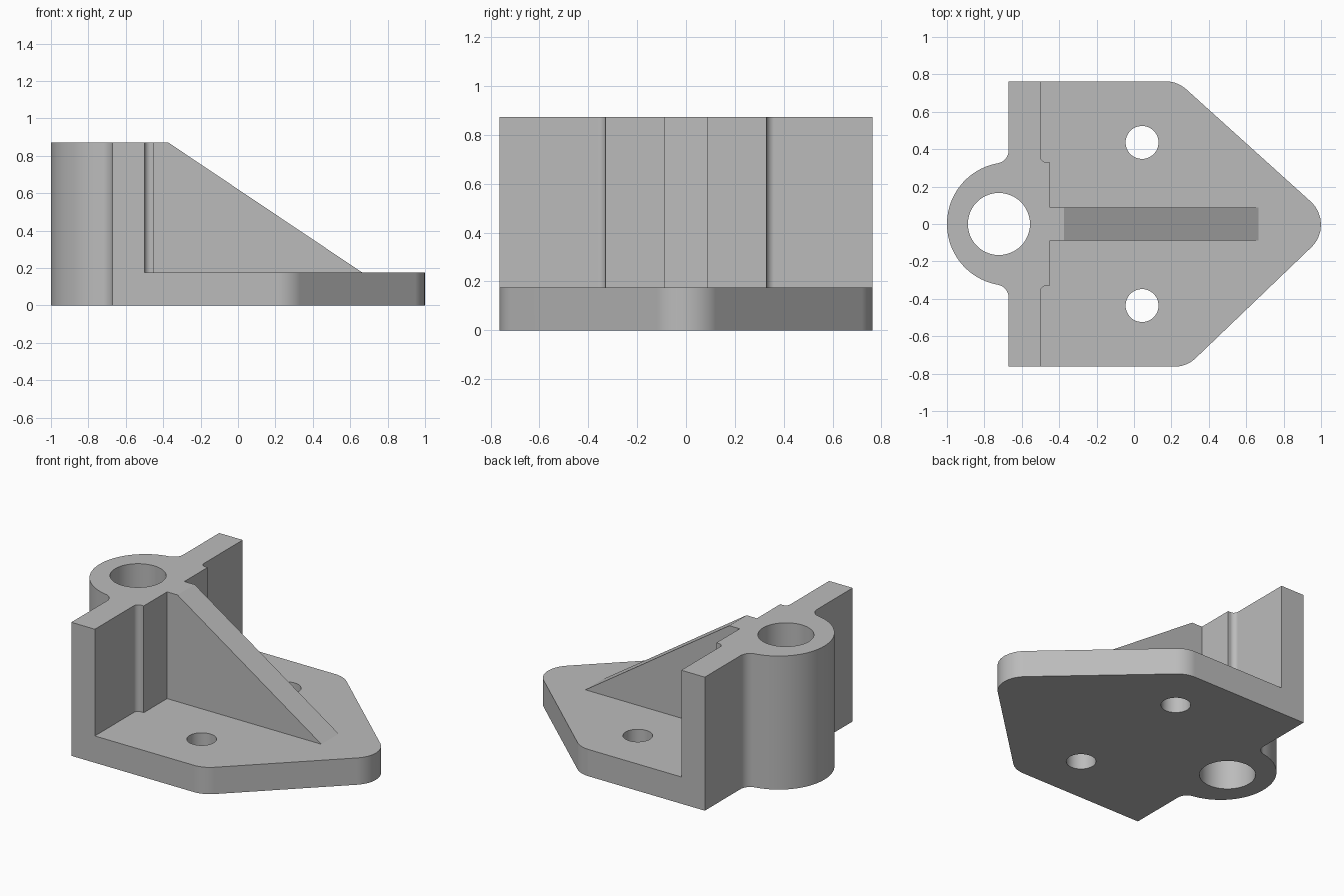
import bpy, bmesh, math
from mathutils import Vector

cube = bpy.data.objects.get("Cube")
if cube:
    bpy.data.objects.remove(cube, do_unlink=True)

BASE_H, TOP = 0.175, 0.872
HALF = 0.763          # half width of the wall and plate
BACK, FACE = -0.67, -0.5   # rear and front planes of the wall

grey = bpy.data.materials.new("plain grey")
grey.use_nodes = True
grey.diffuse_color = (0.5, 0.5, 0.5, 1)
grey.node_tree.nodes["Principled BSDF"].inputs["Base Color"].default_value = (0.5, 0.5, 0.5, 1)


def arc(cx, cy, r, a0, a1, n):
    angles = [math.radians(a0 + (a1 - a0) * i / n) for i in range(n + 1)]
    return [(cx + r * math.cos(a), cy + r * math.sin(a)) for a in angles]


def rounded(corners, steps=10):
    """Outline from (x, y, radius) corners, each replaced by a tangent arc."""
    out = []
    for i, (x, y, r) in enumerate(corners):
        p = Vector((x, y))
        if r == 0:
            out.append((x, y))
            continue
        a = (Vector(corners[i - 1][:2]) - p).normalized()
        b = (Vector(corners[(i + 1) % len(corners)][:2]) - p).normalized()
        half = a.angle(b) / 2
        centre = p + (a + b).normalized() * r / math.sin(half)
        start = p + a * r / math.tan(half) - centre
        end = p + b * r / math.tan(half) - centre
        for k in range(steps + 1):
            v = start.lerp(end, k / steps).normalized() * r
            out.append(tuple(centre + v))
    return out


def prism(name, outline, low, high, sideways=False):
    """Extrude an outline along z, or an x-z outline along y if sideways."""
    bm = bmesh.new()
    place = (lambda p: (p[0], low, p[1])) if sideways else (lambda p: (p[0], p[1], low))
    face = bm.faces.new([bm.verts.new(place(p)) for p in outline])
    move = Vector((0, high - low, 0)) if sideways else Vector((0, 0, high - low))
    top = bmesh.ops.extrude_face_region(bm, geom=[face])["geom"]
    bmesh.ops.translate(bm, vec=move, verts=[g for g in top if isinstance(g, bmesh.types.BMVert)])
    bmesh.ops.recalc_face_normals(bm, faces=bm.faces)
    mesh = bpy.data.meshes.new(name)
    bm.to_mesh(mesh)
    bm.free()
    mesh.materials.append(grey)
    obj = bpy.data.objects.new(name, mesh)
    bpy.context.collection.objects.link(obj)
    return obj


def combine(target, tool, operation):
    mod = target.modifiers.new(operation.lower(), 'BOOLEAN')
    mod.operation, mod.solver, mod.object = operation, 'EXACT', tool
    bpy.context.view_layer.objects.active = target
    bpy.ops.object.modifier_apply(modifier=mod.name)
    bpy.data.objects.remove(tool, do_unlink=True)


# Upright wall with the round boss behind and a shallow step in front
boss_r, fillet = 0.33, 0.07
fy = math.sqrt((boss_r + fillet) ** 2 - fillet ** 2)
tangent = math.degrees(math.atan2(fy, -fillet))
half_front = rounded([(BACK, HALF, 0), (FACE, HALF, 0), (FACE, boss_r, 0.03),
                      (-0.45, boss_r, 0), (-0.45, 0, 0)], 5)[:-1]
half_back = arc(BACK, 0, boss_r, 180, tangent, 24)
half_back += arc(BACK - fillet, fy, fillet, tangent - 180, 0, 10)[1:]
upper = half_back + half_front
lower = [(x, -y) for x, y in reversed(upper[1:])]
bracket = prism("bracket", upper + lower, 0, TOP)

# Pointed base plate with rounded corners
plate = rounded([(-0.6, -HALF, 0), (0.282, -HALF, 0.167), (1.078, 0, 0.167),
                 (0.232, HALF, 0.167), (-0.6, HALF, 0)])
combine(bracket, prism("base_plate", plate, 0, BASE_H), 'UNION')

# Sloping rib, sunk slightly into the wall and the plate
slope = (TOP - BASE_H) / (0.665 + 0.375)
rib = [(-0.48, 0.1), (0.665 + 0.075 / slope, 0.1), (-0.375, TOP), (-0.48, TOP)]
combine(bracket, prism("rib", rib, -0.089, 0.089, True), 'UNION')

# Pivot bore and the two mounting holes
for x, y, r in [(-0.722, 0, 0.166), (0.043, 0.436, 0.088), (0.043, -0.436, 0.088)]:
    hole = prism("hole_cutter", arc(x, y, r, 0, 360, 48)[:-1], -0.2, 1.2)
    hole.hide_render = True
    combine(bracket, hole, 'DIFFERENCE')

# Clean coplanar seams, then shade the curves smooth
bm = bmesh.new()
bm.from_mesh(bracket.data)
bmesh.ops.remove_doubles(bm, verts=bm.verts, dist=0.0001)
bmesh.ops.dissolve_limit(bm, angle_limit=math.radians(0.5), verts=bm.verts, edges=bm.edges)
bm.to_mesh(bracket.data)
bm.free()
bpy.ops.object.select_all(action='DESELECT')
bracket.select_set(True)
bpy.context.view_layer.objects.active = bracket
bpy.ops.object.shade_smooth_by_angle(angle=math.radians(30))
bracket.modifiers.new("flat face shading", 'WEIGHTED_NORMAL').keep_sharp = True
